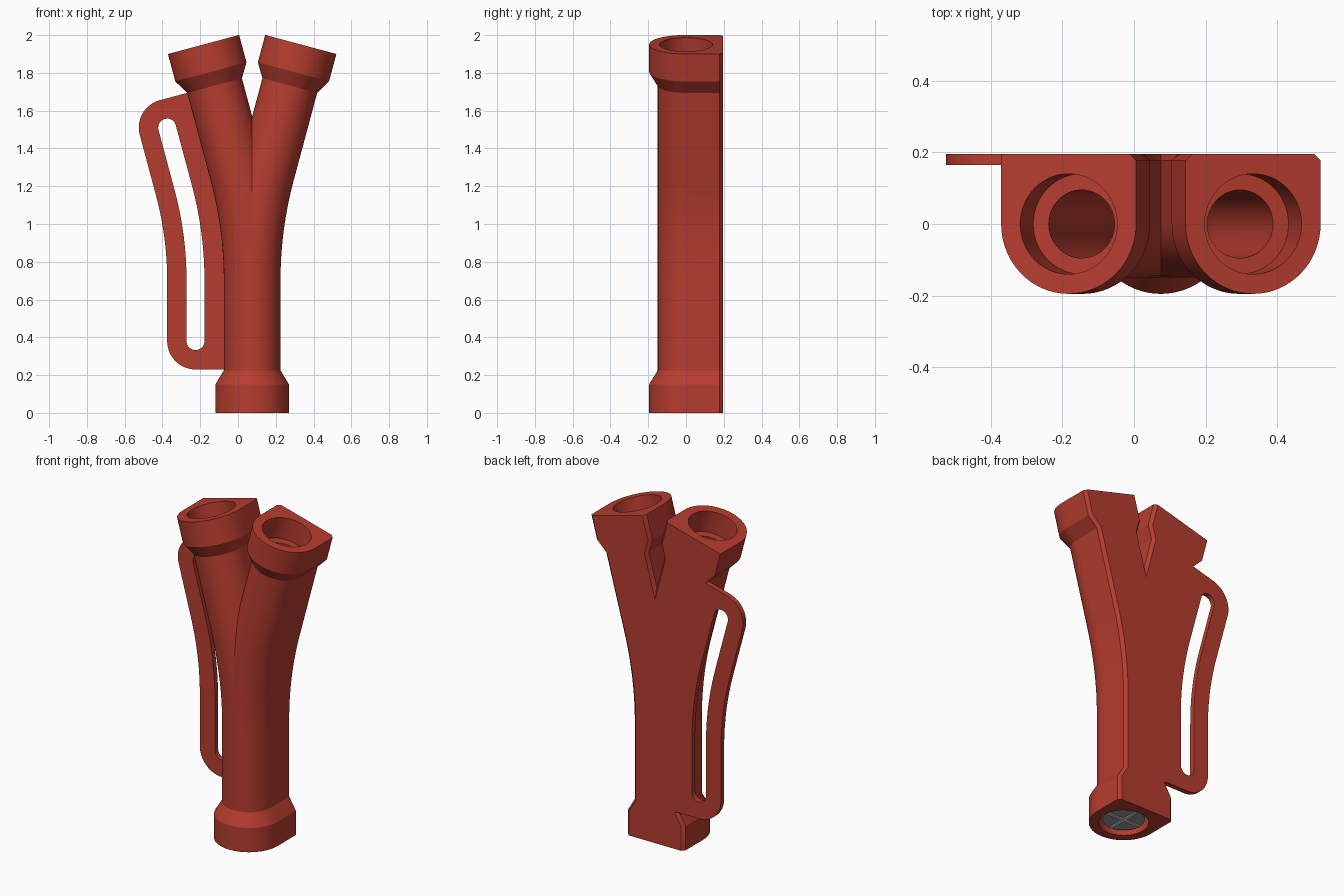
import bpy, bmesh, math

if "Cube" in bpy.data.objects:
    bpy.data.objects.remove(bpy.data.objects["Cube"])

AX = 0.075                      # x of the stem axis
BACK = 0.195                    # y of the flat back
Z0, R, TILT = 0.70, 2.2, math.radians(15)
ARC = R * TILT
LEN = Z0 + ARC + 0.705          # length of one branch along its axis


def material(name, col):
    m = bpy.data.materials.new(name)
    m.diffuse_color = (*col, 1)
    m.use_nodes = True
    m.node_tree.nodes["Principled BSDF"].inputs["Base Color"].default_value = m.diffuse_color
    return m


RED = material("brick red", (0.47, 0.046, 0.028))
GREY = material("steel grey", (0.30, 0.30, 0.30))
LIGHT = material("light grey", (0.62, 0.62, 0.62))


def place(side, s, u):
    """Point at distance s along a branch and u outward from its axis -> (x, z)."""
    t = min(max((s - Z0) / R, 0), TILT)
    rest = max(s - Z0 - ARC, 0)
    off = R * (1 - math.cos(t)) + rest * math.sin(t)
    z = min(s, Z0) + R * math.sin(t) + rest * math.cos(t)
    return AX + side * (off + u * math.cos(t)), z - u * math.sin(t)


def lerp(a, b, n):
    return [(a[0] + (b[0] - a[0]) * i / n, a[1] + (b[1] - a[1]) * i / n) for i in range(n)]


def outer_ring(r, c_out, c_in):
    """Round front, square back with chamfered corners; 64 points."""
    pts = [(r * math.cos(a), r * math.sin(a))
           for a in (math.pi + math.pi * i / 32 for i in range(32))]
    corners = [(r, 0), (r, BACK - c_out), (r - c_out, BACK),
               (-r + c_in, BACK), (-r, BACK - c_in), (-r, 0)]
    for a, b, n in zip(corners, corners[1:], (8, 1, 14, 1, 8)):
        pts += lerp(a, b, n)
    return pts


def bore_ring(r):
    return [(r * math.cos(a), r * math.sin(a))
            for a in (math.pi + math.tau * i / 64 for i in range(64))]


def branch(side):
    """Hollow branch swept along its path, cut at the middle plane."""
    bends = [Z0 + ARC * i / 16 for i in range(17)]
    outer = [(0, .195), (.15, .195), (.225, .15), (.23, .15)] + [(s, .15) for s in bends]
    outer += [(LEN - .225, .15), (LEN - .15, .195), (LEN, .195)]
    inner = [(LEN, .14), (LEN - .14, .14), (LEN - .14, .095)]
    inner += [(s, .095) for s in reversed(bends)] + [(.14, .095), (.14, .14), (0, .14)]
    rings = []
    for s, r in outer:
        c = .018 if side > 0 or s < .226 else 0     # plate side stays square
        rings.append((s, outer_ring(r, c, .018)))
    rings += [(s, bore_ring(r)) for s, r in inner]
    bm = bmesh.new()
    grid = []
    for s, ring in rings:
        row = []
        for u, y in ring:
            x, z = place(side, s, u)
            row.append(bm.verts.new((x, y, z)))
        grid.append(row)
    for i, a in enumerate(grid):
        b = grid[(i + 1) % len(grid)]
        for j in range(64):
            k = (j + 1) % 64
            bm.faces.new((a[j], a[k], b[k], b[j]))
    bmesh.ops.remove_doubles(bm, verts=bm.verts, dist=1e-5)
    bmesh.ops.bisect_plane(bm, geom=bm.verts[:] + bm.edges[:] + bm.faces[:], dist=1e-5,
                           plane_co=(AX, 0, 0), plane_no=(-side, 0, 0), clear_outer=True)
    me = bpy.data.meshes.new("branch")
    bm.to_mesh(me)
    bm.free()
    return me


def add(name, data, mat):
    ob = bpy.data.objects.new(name, data)
    bpy.context.collection.objects.link(ob)
    data.materials.append(mat)
    return ob


def select(ob):
    bpy.ops.object.select_all(action='DESELECT')
    ob.select_set(True)
    bpy.context.view_layer.objects.active = ob


# Forked tube: both halves welded along the middle plane
bm = bmesh.new()
for side in (-1, 1):
    bm.from_mesh(branch(side))
bmesh.ops.remove_doubles(bm, verts=bm.verts, dist=1e-4)
bmesh.ops.recalc_face_normals(bm, faces=bm.faces)
mesh = bpy.data.meshes.new("forked_tube")
bm.to_mesh(mesh)
bm.free()
tube = add("forked_tube", mesh, RED)
select(tube)
bpy.ops.object.shade_smooth_by_angle(angle=math.radians(30))

# Side plate with a long slot, following the bend of the left branch
S0, S1, UC = .23 + .15, LEN - .225 - .15, .30
steps = [S0 + (S1 - S0) * i / 40 for i in range(41)]


def arc(s, r, a0, a1, n=14):
    """Arc in path space around (UC, s)."""
    return [(s + r * math.sin(a0 + (a1 - a0) * i / n),
             UC + r * math.cos(a0 + (a1 - a0) * i / n)) for i in range(n + 1)]


H = math.pi / 2
edge = [(s, .149) for s in reversed(steps)] + [(.23, .149)]
edge += arc(S0, .15, -H, 0) + [(s, .45) for s in steps[1:-1]]
edge += arc(S1, .15, 0, H) + [(S1 + .15, .149)]
slot = arc(S0, .0475, -2 * H, 0) + [(s, UC + .0475) for s in steps[1:-1]]
slot += arc(S1, .0475, 0, 2 * H) + [(s, UC - .0475) for s in reversed(steps[1:-1])]
cu = bpy.data.curves.new("side_plate", 'CURVE')
cu.dimensions, cu.fill_mode, cu.extrude = '2D', 'BOTH', .0155
for loop in (edge, slot):
    sp = cu.splines.new('POLY')
    sp.points.add(len(loop) - 1)
    sp.use_cyclic_u = True
    for p, (s, u) in zip(sp.points, loop):
        p.co = (*place(-1, s, u), 0, 1)
plate = add("side_plate", cu, RED)
plate.rotation_euler.x = H
plate.location.y = BACK - .0155
select(plate)
bpy.ops.object.convert(target='MESH')
bpy.ops.object.shade_smooth_by_angle(angle=math.radians(30))

# Disc with crossed ribs inside the bottom socket
bpy.ops.mesh.primitive_cylinder_add(vertices=48, radius=.118, depth=.02, location=(AX, 0, .03))
disc = bpy.context.object
disc.name = "bottom_disc"
disc.data.materials.append(GREY)
bpy.ops.object.shade_smooth_by_angle(angle=math.radians(30))
for i in range(2):
    bpy.ops.mesh.primitive_cube_add(size=1, location=(AX, 0, .018), rotation=(0, 0, i * H))
    rib = bpy.context.object
    rib.scale = (.22, .02, .008)
    rib.name = "disc_rib_%d" % (i + 1)
    rib.data.materials.append(LIGHT)
